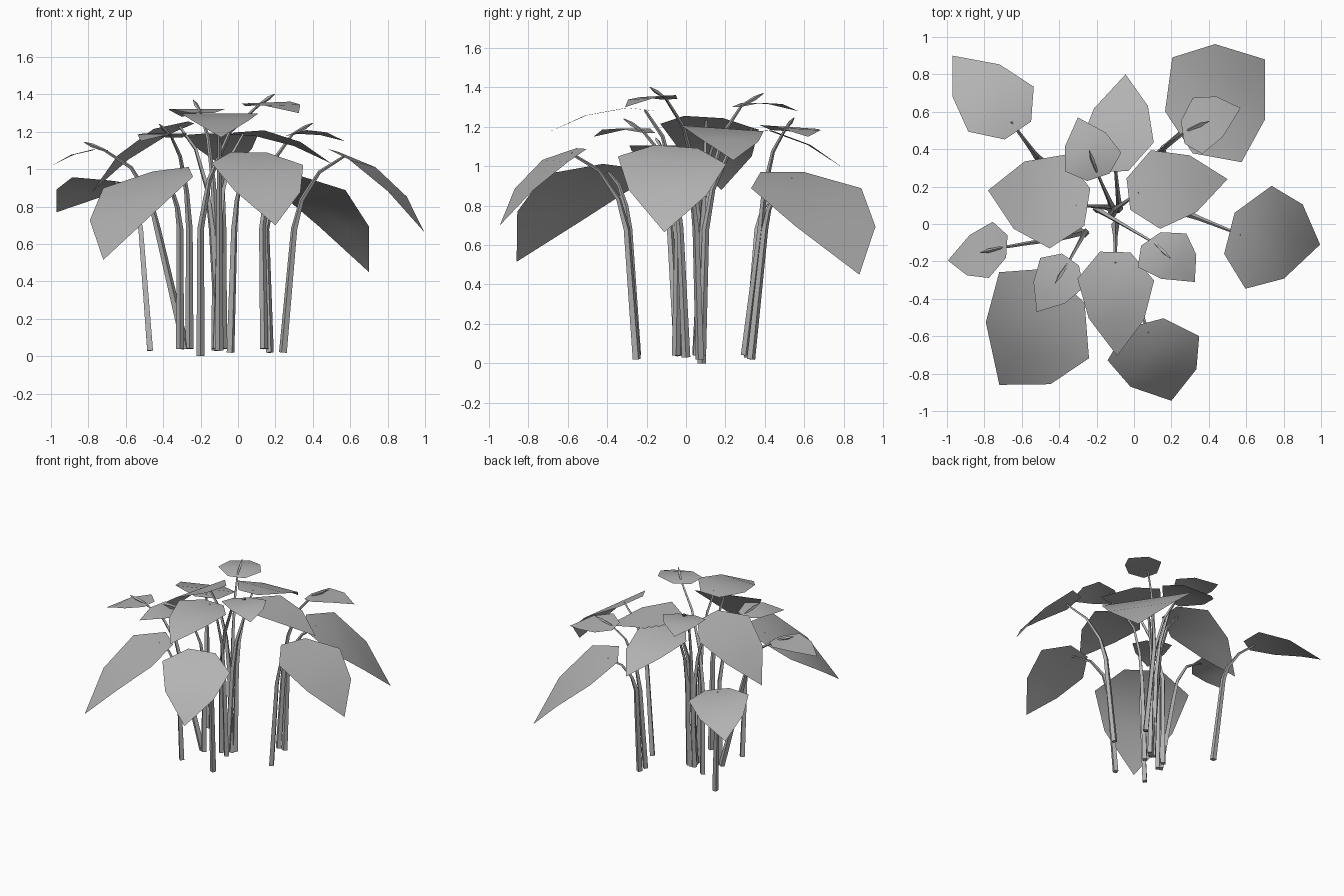
import bpy
from mathutils import Vector

if "Cube" in bpy.data.objects:
    bpy.data.objects.remove(bpy.data.objects["Cube"])


def make_material(name, colour):
    mat = bpy.data.materials.new(name)
    mat.use_nodes = True
    mat.diffuse_color = colour
    mat.node_tree.nodes["Principled BSDF"].inputs["Base Color"].default_value = colour
    return mat


GREY = make_material("plain grey", (0.45, 0.45, 0.45, 1))

# Leaf cross rows: distance and rise per unit length, half width per unit width
LEAF_ROWS = [(0, 0.2, 0), (0.25, 0.5, 0.08), (0.63, 0.36, 0.085)]
KNEE_HEIGHT = 0.68


def finish(obj):
    obj.data.materials.clear()
    obj.data.materials.append(GREY)
    bpy.ops.object.select_all(action="DESELECT")
    obj.select_set(True)
    bpy.context.view_layer.objects.active = obj


def build_leaf(name, base, tip, side):
    """Thin arched sheet with a midrib, two shoulders, two flanks and a tip."""
    along = tip - base
    up = along.cross(side).normalized() * along.length
    verts = []
    for dist, half, rise in LEAF_ROWS:
        for sign in (1, 0, -1):
            verts.append(base + along * dist + side * half * sign + up * rise)
    verts.append(tip)
    faces = []
    for row in range(len(LEAF_ROWS) - 1):
        for col in range(2):
            i = row * 3 + col
            faces.append((i, i + 3, i + 4, i + 1))
    last = len(verts) - 1
    faces += [(last, last - 2, last - 3), (last, last - 1, last - 2)]
    mesh = bpy.data.meshes.new(name)
    mesh.from_pydata(verts, [], faces)
    # The upper side is the front
    if mesh.polygons[0].normal.dot(up) < 0:
        mesh.flip_normals()
    obj = bpy.data.objects.new(name, mesh)
    bpy.context.collection.objects.link(obj)
    finish(obj)
    bpy.ops.object.shade_smooth()


def build_stem(name, foot, knee, base, tip, side, spike):
    """Tapered four sided stalk; the small leaves carry a slim spike on top."""
    along = tip - base
    up = along.cross(side).normalized() * along.length
    end = base + along * 0.1 + up * 0.03
    path = [(foot, 1), (knee, 0.8)]
    for reach, climb, radius in ((0.15, 0.4, 0.6), (0.5, 0.78, 0.45)):
        point = knee.lerp(end, reach)
        point.z = knee.z + (end.z - knee.z) * climb
        path.append((point, radius))
    path.append((end, 0.32))
    if spike:
        top = base + along * 0.45 + Vector((0, 0, 0.08))
        path += [(end.lerp(top, 0.6), 0.5), (top, 0.1)]
    curve = bpy.data.curves.new(name, "CURVE")
    curve.dimensions = "3D"
    curve.bevel_depth = 0.022
    curve.bevel_resolution = 0
    curve.use_fill_caps = True
    spline = curve.splines.new("POLY")
    spline.points.add(len(path) - 1)
    for target, (point, radius) in zip(spline.points, path):
        target.co = (*point, 1)
        target.radius = radius
    obj = bpy.data.objects.new(name, curve)
    bpy.context.collection.objects.link(obj)
    finish(obj)
    bpy.ops.object.convert(target="MESH")
    bpy.ops.object.shade_smooth_by_angle()


# Name, stem foot, stem knee, leaf base, leaf tip, span from right to left shoulder
LARGE = [
    ("back_right", (-.47, .31, .03), (-.52, .36), (-.62, .5, .93), (-.97, .9, .77), (-.35, -.24, .05)),
    ("right", (-.1, .07, .03), (-.14, .09), (-.25, .09, 1.25), (-.78, .18, .88), (-.08, -.5, .03)),
    ("front_right", (-.31, -.25, .04), (-.31, -.29), (-.36, -.33, 1), (-.72, -.86, .515), (.48, -.46, .06)),
    ("front", (-.1, 0, .03), (-.1, -.03), (-.1, -.15, 1.28), (-.09, -.705, 1.17), (.41, -.01, 0)),
    ("front_left", (-.04, -.25, .02), (-.02, -.3), (.06, -.53, 1.09), (.2, -.945, .7), (.49, .13, -.01)),
    ("left", (.24, .07, .02), (.3, .05), (.51, -.05, 1.1), (.995, -.11, .665), (.14, .55, -.04)),
    ("inner_left", (-.12, .05, .04), (-.1, .08), (-.03, .16, 1.19), (.5, .24, 1.03), (-.05, .42, -.03)),
    ("back_left", (.17, .33, .02), (.15, .4), (.24, .49, .97), (.7, .88, .45), (-.37, .56, 0)),
    ("back", (-.08, .08, .04), (-.08, .1), (-.11, .28, 1.19), (-.045, .8, .99), (-.4, -.02, 0)),
]
SMALL = [
    ("small_back_left", (.14, .3, .04), (.13, .38), (.26, .49, 1.18), (.57, .62, 1.15), (-.05, .3, -.02)),
    ("small_front_left", (-.2, .08, 0), (-.2, .08), (.09, -.08, 1.34), (.325, -.31, 1.3), (.26, .18, .01)),
    ("small_back", (-.12, .07, .03), (-.12, .1), (-.19, .25, 1.3), (-.3, .57, 1.28), (-.3, -.1, 0)),
    ("small_front_right", (-.26, -.05, .04), (-.26, -.04), (-.34, -.19, 1.17), (-.52, -.47, 1.15), (.23, -.16, 0)),
    ("small_right", (-.28, -.04, .04), (-.43, -.08), (-.68, -.12, 1.1), (-.995, -.195, 1.02), (-.02, -.3, 0)),
]

# Leaves and their stems
for group, spike in ((LARGE, False), (SMALL, True)):
    for name, foot, bend, *points in group:
        base, tip, side = (Vector(p) for p in points)
        build_leaf(name + "_leaf", base, tip, side)
        knee = Vector((*bend, KNEE_HEIGHT))
        build_stem(name + "_stem", Vector(foot), knee, base, tip, side, spike)
